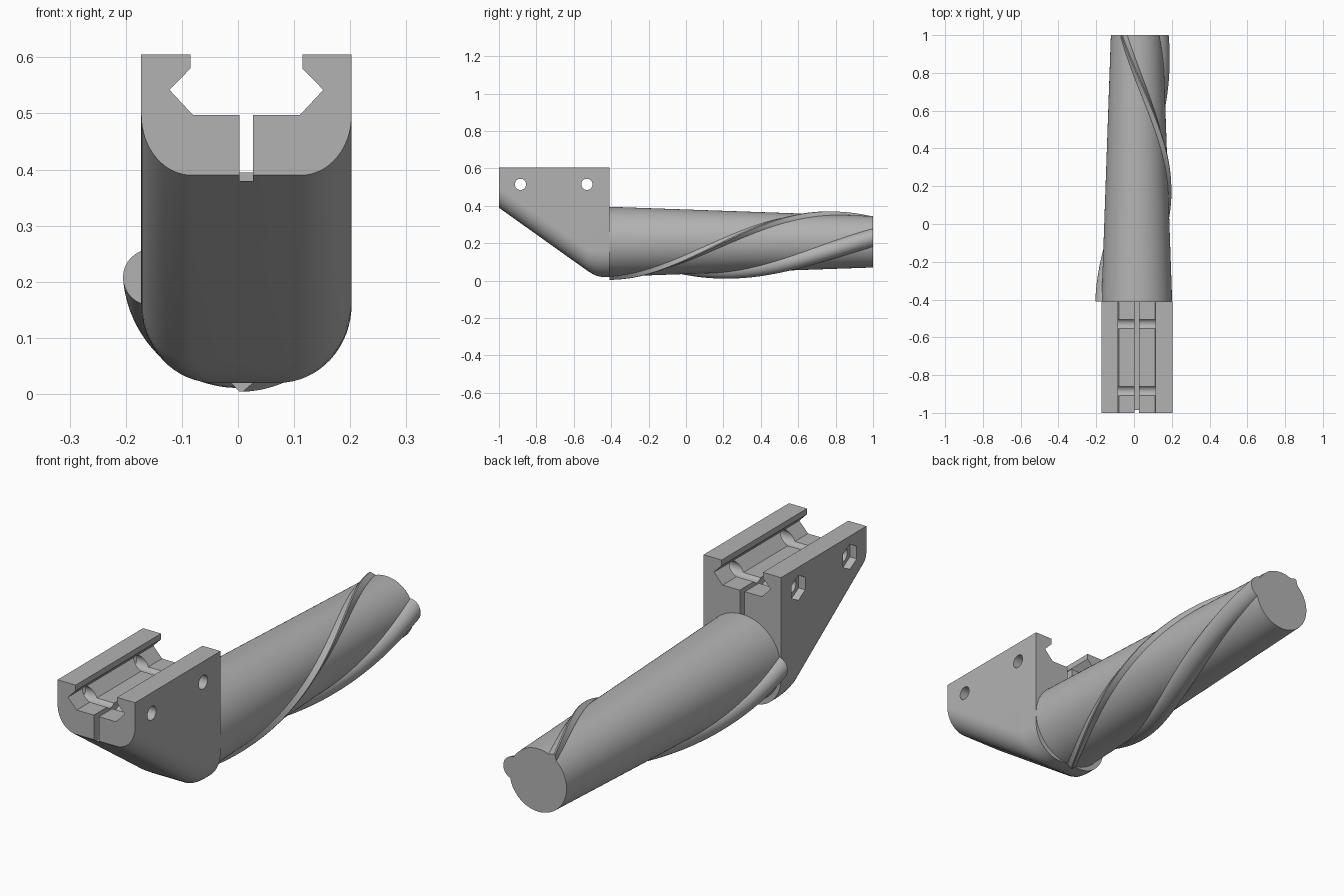
import bpy, bmesh
from math import pi, sin, cos, radians

cube = bpy.data.objects.get("Cube")
if cube:
    bpy.data.objects.remove(cube, do_unlink=True)

CX, CZ = 0.015, 0.208            # handle axis
BACK, TIP = -0.41, 1.0           # handle start and end along y
R0, R1 = 0.187, 0.1375           # handle radii

grey = bpy.data.materials.new("plain_grey")
grey.use_nodes = True
colour = (0.45, 0.45, 0.45, 1)
grey.diffuse_color = colour
grey.node_tree.nodes["Principled BSDF"].inputs["Base Color"].default_value = colour


def loft(name, rings):
    """Skin a list of equal-length closed rings and cap both ends."""
    bm = bmesh.new()
    rows = [[bm.verts.new(p) for p in ring] for ring in rings]
    n = len(rows[0])
    for a, b in zip(rows, rows[1:]):
        for i in range(n):
            j = (i + 1) % n
            bm.faces.new((a[i], a[j], b[j], b[i]))
    bm.faces.new(rows[0])
    bm.faces.new(rows[-1])
    bmesh.ops.recalc_face_normals(bm, faces=bm.faces)
    mesh = bpy.data.meshes.new(name)
    bm.to_mesh(mesh)
    bm.free()
    obj = bpy.data.objects.new(name, mesh)
    bpy.context.collection.objects.link(obj)
    mesh.materials.append(grey)
    return obj


def smooth(obj, angle=30):
    bpy.ops.object.select_all(action='DESELECT')
    obj.select_set(True)
    bpy.context.view_layer.objects.active = obj
    bpy.ops.object.shade_smooth_by_angle(angle=radians(angle))


def cut(obj, cutter):
    """Subtract the cutter, then remove it."""
    cutter.hide_render = True
    mod = obj.modifiers.new("cut", 'BOOLEAN')
    mod.operation, mod.solver, mod.object = 'DIFFERENCE', 'EXACT', cutter
    bpy.context.view_layer.objects.active = obj
    bpy.ops.object.modifier_apply(modifier=mod.name)
    bpy.data.objects.remove(cutter, do_unlink=True)


def extrude_y(name, outline, y0, y1):
    return loft(name, [[(x, y, z) for x, z in outline] for y in (y0, y1)])


def rod_x(name, y, z, r, sides, x0, x1):
    ring = [(y + r * sin(2 * pi * i / sides), z + r * cos(2 * pi * i / sides))
            for i in range(sides)]
    return loft(name, [[(x, a, b) for a, b in ring] for x in (x0, x1)])


def mount_ring(y, bottom, rx, rz, half=0.1875, top=0.605, steps=16):
    """Section of the mount: square top, rounded lower corners."""
    right = []
    for i in range(steps + 1):
        a = pi / 2 * i / steps
        right.append((half - rx + rx * cos(a), bottom + rz - rz * sin(a)))
    right = [(half, top)] + right
    left = [(-x, z) for x, z in reversed(right)]
    return [(CX + x, y, z) for x, z in right + left]


# Mount block with sloping underside
mount = loft("rail_mount", [
    mount_ring(-1.0, 0.39, 0.09, 0.108),
    mount_ring(-0.53, 0.055, 0.095, 0.115),
    mount_ring(-0.50, 0.036, 0.11, 0.125),
    mount_ring(-0.475, 0.025, 0.125, 0.135),
    mount_ring(-0.45, 0.02, 0.13, 0.14),
    mount_ring(BACK, 0.02, 0.13, 0.14)])

# Rail channel and clamping slit
side = [(0.095, 0.497), (0.137, 0.542), (0.1, 0.58), (0.1, 0.7)]
channel = [(CX + x, z) for x, z in side] + [(CX - x, z) for x, z in reversed(side)]
cut(mount, extrude_y("channel_cutter", channel, -1.1, -0.3))
slit = [(CX - 0.012, 0.38), (CX + 0.012, 0.38), (CX + 0.012, 0.55), (CX - 0.012, 0.55)]
cut(mount, extrude_y("slit_cutter", slit, -1.1, -0.3))

# Cross-bolt holes with hexagonal nut recesses on one side
for y in (-0.885, -0.53):
    cut(mount, rod_x("bolt_cutter", y, 0.515, 0.03, 32, -0.4, 0.4))
    cut(mount, rod_x("nut_cutter", y, 0.515, 0.055, 6, -0.4, -0.14))
smooth(mount)


def handle_radius(t):
    return R0 + (R1 - R0) * t


def handle_point(t, radius, angle):
    return (CX + radius * cos(angle), BACK + (TIP - BACK) * t, CZ + radius * sin(angle))


# Tapered handle
handle = loft("handle", [[handle_point(t, handle_radius(t), 2 * pi * i / 96)
                          for i in range(96)] for t in (0, 1)])
smooth(handle)


def spiral_rib(name, section, start, twist, steps=80):
    """Sweep a (sideways, outward) section round the tapered handle."""
    rings = []
    for s in range(steps + 1):
        t = s / steps
        a = radians(start + twist * t)
        r = handle_radius(t)
        ring = []
        for u, v in section:
            x, y, z = handle_point(t, r + v, a)
            ring.append((x - u * sin(a), y, z + u * cos(a)))
        rings.append(ring)
    smooth(loft(name, rings))


# Round finger rib and narrow sharp rib
lobe = [(0.05 * cos(2 * pi * i / 32), 0.05 * sin(2 * pi * i / 32) - 0.017)
        for i in range(32)]
spiral_rib("round_spiral_rib", lobe, 180, 190)
fin = [(-0.024, -0.01), (-0.02, 0.0), (-0.002, 0.017), (0.004, 0.017),
       (0.022, 0.0), (0.024, -0.01)]
spiral_rib("sharp_spiral_rib", fin, 267, 213)
